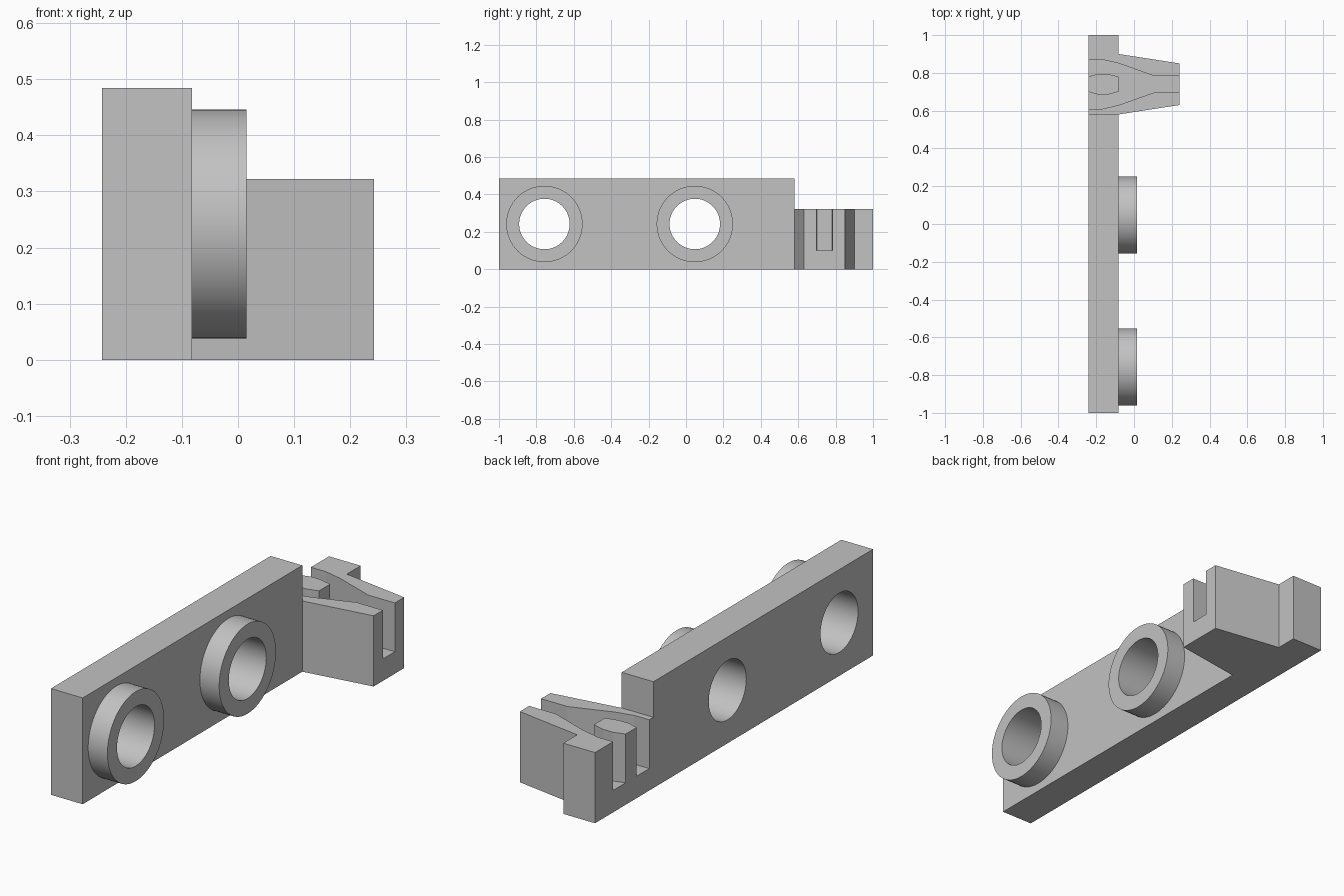
import bpy, bmesh, math
from mathutils import Vector

cube = bpy.data.objects.get("Cube")
if cube:
    bpy.data.objects.remove(cube, do_unlink=True)

grey = bpy.data.materials.new("plain_grey")
grey.use_nodes = True
colour = (0.54, 0.54, 0.54, 1)
grey.diffuse_color = colour
grey.node_tree.nodes["Principled BSDF"].inputs["Base Color"].default_value = colour

BACK, FACE, TIP = -0.242, -0.082, 0.242   # main x positions
LOW, HIGH, FLOOR = 0.322, 0.484, 0.1      # main heights
MID = 0.74                                # centre line of the clip in y


def prism(name, points, offset):
    """Solid made by sweeping a flat outline along an offset."""
    bm = bmesh.new()
    face = bm.faces.new([bm.verts.new(p) for p in points])
    swept = bmesh.ops.extrude_face_region(bm, geom=[face])["geom"]
    bmesh.ops.translate(bm, vec=Vector(offset),
                        verts=[v for v in swept if isinstance(v, bmesh.types.BMVert)])
    bmesh.ops.recalc_face_normals(bm, faces=bm.faces)
    mesh = bpy.data.meshes.new(name)
    bm.to_mesh(mesh)
    bm.free()
    mesh.materials.append(grey)
    obj = bpy.data.objects.new(name, mesh)
    bpy.context.collection.objects.link(obj)
    return obj


def disc(name, y, radius, x0, x1, sides=64):
    ring = [(x0, y + radius * math.cos(math.tau * i / sides),
             HIGH / 2 + radius * math.sin(math.tau * i / sides)) for i in range(sides)]
    return prism(name, ring, (x1 - x0, 0, 0))


def mirrored(half, z):
    """Plan outline from (x, half width) pairs, mirrored about the clip centre."""
    return ([(x, MID + w, z) for x, w in half] +
            [(x, MID - w, z) for x, w in reversed(half)])


def combine(target, tool, operation):
    mod = target.modifiers.new(operation.lower(), "BOOLEAN")
    mod.operation, mod.solver, mod.object = operation, "EXACT", tool
    bpy.context.view_layer.update()
    bpy.context.view_layer.objects.active = target
    bpy.ops.object.modifier_apply(modifier=mod.name)
    bpy.data.objects.remove(tool, do_unlink=True)


# Stepped bar
side = [(-1, 0), (1, 0), (1, LOW), (0.58, LOW), (0.58, HIGH), (-1, HIGH)]
bar = prism("mounting_bar", [(BACK, y, z) for y, z in side], (FACE - BACK, 0, 0))

# Tapered clip block
wing = [(-0.15, 0.16), (FACE, 0.16), (TIP, 0.11)]
combine(bar, prism("clip_block", mirrored(wing, 0), (0, 0, LOW)), "UNION")

# Funnel slot with a central post left standing in it
slot = [(BACK - 0.1, 0.13), (-0.166, 0.13), (-0.08, 0.11), (0.108, 0.043), (TIP + 0.1, 0.043)]
post = [(BACK, 0.04), (-0.19, 0.055), (-0.14, 0.055), (FACE, 0.04)]
cutter = prism("slot_cutter", mirrored(slot, FLOOR), (0, 0, 0.5))
combine(cutter, prism("post_shape", mirrored(post, 0), (0, 0, 1)), "DIFFERENCE")
combine(bar, cutter, "DIFFERENCE")

# Ring bosses and through holes
for y in (-0.757, 0.047):
    combine(bar, disc("ring_boss", y, 0.204, -0.12, 0.015), "UNION")
    combine(bar, disc("hole_cutter", y, 0.135, -0.5, 0.5), "DIFFERENCE")

bpy.ops.object.select_all(action="DESELECT")
bar.select_set(True)
bpy.context.view_layer.objects.active = bar
bpy.ops.object.shade_smooth_by_angle(angle=math.radians(10))
